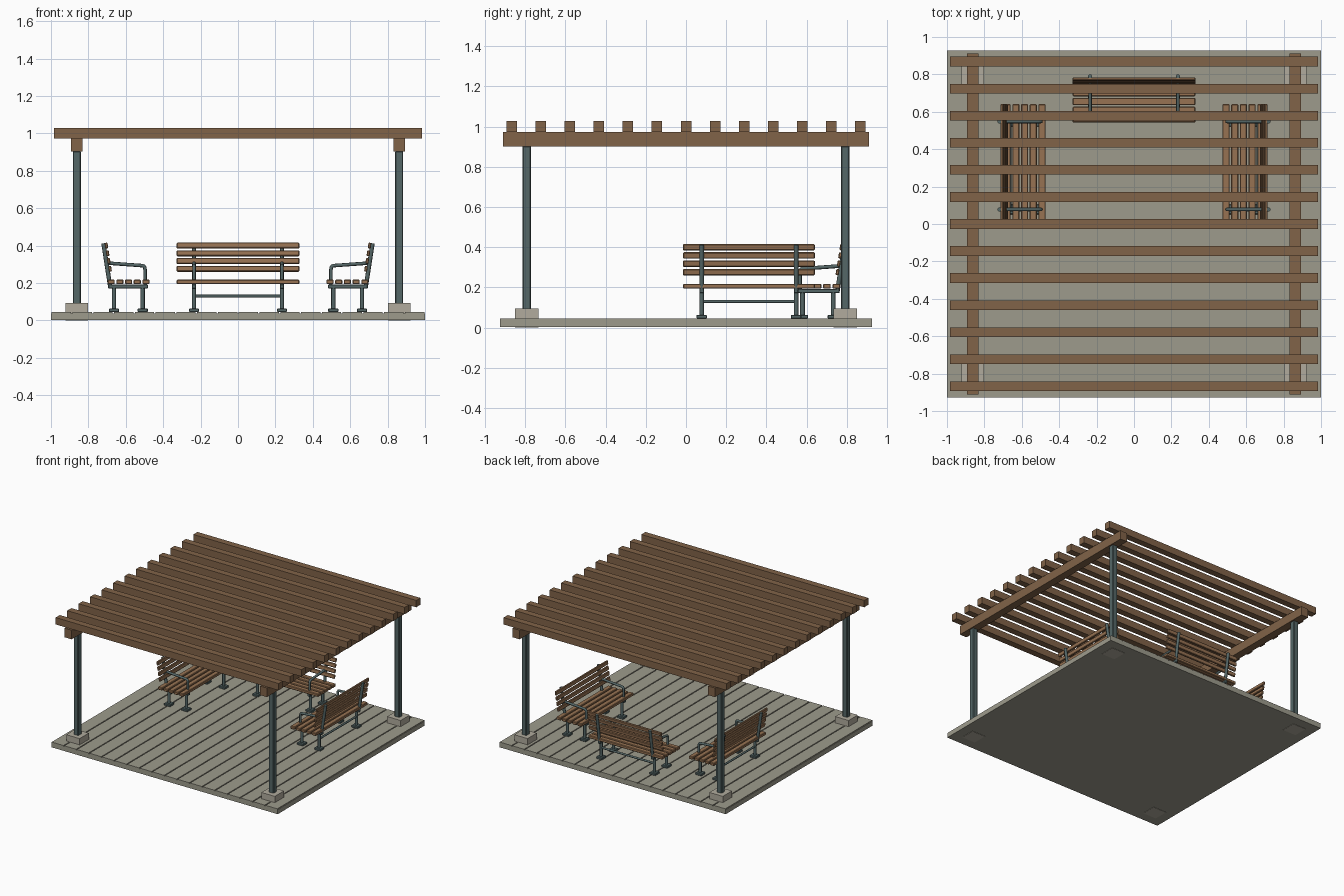
import bpy, bmesh, math
from mathutils import Matrix, Vector

if "Cube" in bpy.data.objects:
    bpy.data.objects.remove(bpy.data.objects["Cube"])


def material(name, rgb):
    m = bpy.data.materials.new(name)
    m.diffuse_color = (*rgb, 1)
    m.use_nodes = True
    m.node_tree.nodes["Principled BSDF"].inputs["Base Color"].default_value = m.diffuse_color
    return m


BEAM_WOOD = material("beam_wood", (0.22, 0.125, 0.065))
BENCH_WOOD = material("bench_wood", (0.31, 0.17, 0.085))
METAL = material("painted_metal", (0.09, 0.135, 0.135))
DECK = material("deck_boards", (0.34, 0.33, 0.265))
STONE = material("footing_stone", (0.44, 0.41, 0.34))


def boxes_mesh(name, items, mat, bevel=0.0):
    """items: (centre, size, tilt about x)"""
    bm = bmesh.new()
    for centre, size, tilt in items:
        mx = (Matrix.Translation(centre) @ Matrix.Rotation(tilt, 4, 'X')
              @ Matrix.Diagonal((*size, 1)))
        bmesh.ops.create_cube(bm, size=1, matrix=mx)
    if bevel:
        bmesh.ops.bevel(bm, geom=bm.edges[:], offset=bevel, segments=1, affect='EDGES')
    me = bpy.data.meshes.new(name)
    bm.to_mesh(me)
    bm.free()
    me.materials.append(mat)
    return me


def place(name, data, matrix=Matrix()):
    ob = bpy.data.objects.new(name, data)
    bpy.context.collection.objects.link(ob)
    ob.matrix_world = matrix
    return ob


def tubes(name, paths, radius, mat):
    cu = bpy.data.curves.new(name, 'CURVE')
    cu.dimensions = '3D'
    cu.bevel_depth = radius
    cu.bevel_resolution = 2
    cu.use_fill_caps = True
    for pts in paths:
        sp = cu.splines.new('POLY')
        sp.points.add(len(pts) - 1)
        for p, co in zip(sp.points, pts):
            p.co = (*co, 1)
    cu.materials.append(mat)
    return cu


# Deck: solid base with narrow-gapped boards on top
place("deck_base", boxes_mesh("deck_base", [((0, 0, 0.020), (2.0, 1.854, 0.036), 0)], DECK))
N = 18
pitch = 2.0 / N
boards = [((-1 + pitch * (i + 0.5), 0, 0.040), (pitch - 0.008, 1.854, 0.008), 0)
          for i in range(N)]
place("deck_boards", boxes_mesh("deck_boards", boards, DECK))

# Footings and posts at the four corners
corners = [(sx * 0.862, sy * 0.793) for sx in (-1, 1) for sy in (-1, 1)]
place("footings", boxes_mesh("footings", [((x, y, 0.047), (0.118, 0.116, 0.094), 0)
                                          for x, y in corners], STONE))
place("posts", boxes_mesh("posts", [((x, y, 0.48), (0.043, 0.043, 0.85), 0)
                                    for x, y in corners], METAL, 0.005))

# Roof: two long beams carrying thirteen rafters
place("roof_beams", boxes_mesh("roof_beams", [((s * 0.862, 0, 0.938), (0.062, 1.822, 0.072), 0)
                                              for s in (-1, 1)], BEAM_WOOD))
place("rafters", boxes_mesh("rafters", [((0, -0.868 + i * 0.1447, 1.001), (1.968, 0.052, 0.055), 0)
                                        for i in range(13)], BEAM_WOOD))

# Bench parts: local x along the length, y from seat front to back
L = 0.656
LEAN = 0.155
tilt = -math.atan(LEAN)


def back_y(z):
    return 0.212 + (z - 0.19) * LEAN


seat = boxes_mesh("seat_slats", [((0, 0.019 + 0.0465 * i, 0.206), (L, 0.038, 0.024), 0)
                                 for i in range(5)], BENCH_WOOD, 0.004)
back = boxes_mesh("back_slats", [((0, back_y(z) - 0.014, z), (L, 0.016, 0.031), tilt)
                                 for z in (0.276, 0.318, 0.359, 0.400)], BENCH_WOOD, 0.004)

feet, rails, rods, arms = [], [], [], []
for s in (-1, 1):
    x = s * 0.235
    rails.append(((x, 0.115, 0.182), (0.022, 0.212, 0.022), 0))
    for y in (0.037, 0.190):
        feet.append(((x, y, 0.054), (0.052, 0.055, 0.018), 0))
        rods.append([(x, y, 0.055), (x, y, 0.185)])
    rods.append([(x, back_y(0.18), 0.18), (x, back_y(0.412), 0.412)])
    # Armrest with a rounded front corner
    arms.append([(x, back_y(0.307), 0.307), (x, 0.040, 0.293), (x, 0.030, 0.290),
                 (x, 0.025, 0.282), (x, 0.024, 0.272), (x, 0.024, 0.185)])
feet = boxes_mesh("bench_feet", feet, METAL, 0.003)
rails = boxes_mesh("seat_rails", rails, METAL, 0.003)
rods = tubes("bench_legs", rods, 0.0115, METAL)
arms = tubes("armrests", arms, 0.0095, METAL)
bar = tubes("cross_bar", [[(-0.235, 0.190, 0.13), (0.235, 0.190, 0.13)]], 0.008, METAL)

# Three benches: centre back, left and right, all facing inward
for side, loc, ang in (("back", (0, 0.543, 0), 0),
                       ("left", (-0.473, 0.313, 0), 90),
                       ("right", (0.473, 0.313, 0), -90)):
    mx = Matrix.Translation(loc) @ Matrix.Rotation(math.radians(ang), 4, 'Z')
    for part, data in (("seat_slats", seat), ("back_slats", back), ("feet", feet),
                       ("seat_rails", rails), ("legs", rods), ("armrests", arms),
                       ("cross_bar", bar)):
        place(f"{side}_bench_{part}", data, mx)
